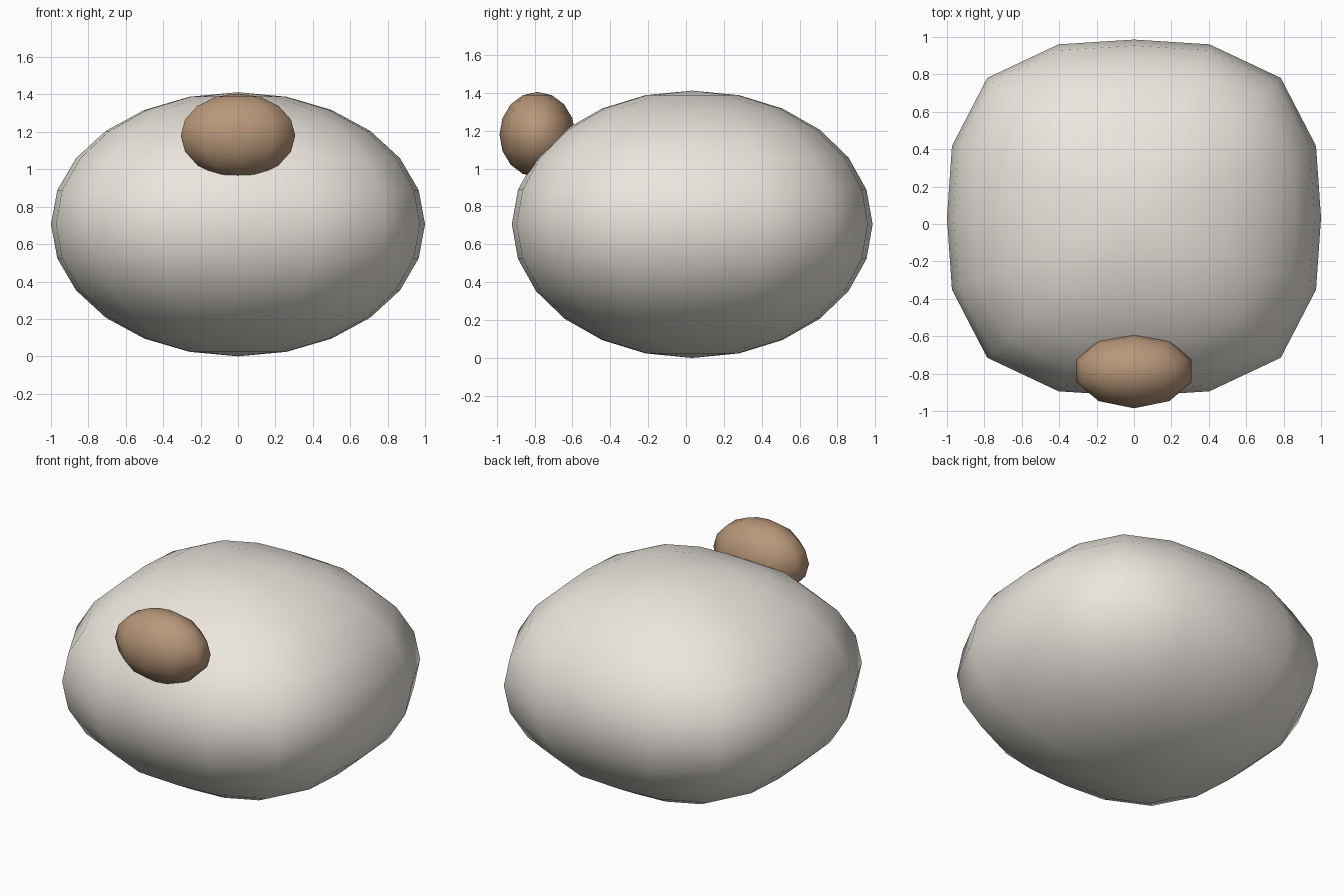
import bpy, bmesh

if "Cube" in bpy.data.objects:
    bpy.data.objects.remove(bpy.data.objects["Cube"])


def paint(obj, name, rgb):
    mat = bpy.data.materials.new(name)
    mat.diffuse_color = (*rgb, 1)
    mat.use_nodes = True
    mat.node_tree.nodes["Principled BSDF"].inputs["Base Color"].default_value = mat.diffuse_color
    obj.data.materials.append(mat)


def rounded_blob(name, segments, rings, center, radii, squareness, rgb):
    """Low-poly sphere whose level sections are superellipses (2 = round)."""
    bm = bmesh.new()
    bmesh.ops.create_uvsphere(bm, u_segments=segments, v_segments=rings, radius=1)
    for v in bm.verts:
        x, y, z = v.co
        round_r = (x * x + y * y) ** 0.5
        square_r = (abs(x) ** squareness + abs(y) ** squareness) ** (1 / squareness)
        k = round_r / square_r if round_r > 1e-5 else 1
        v.co = (center[0] + x * k * radii[0],
                center[1] + y * k * radii[1],
                center[2] + z * radii[2])
    for f in bm.faces:
        f.smooth = True
    mesh = bpy.data.meshes.new(name)
    bm.to_mesh(mesh)
    bm.free()
    obj = bpy.data.objects.new(name, mesh)
    bpy.context.collection.objects.link(obj)
    paint(obj, name + "_colour", rgb)
    return obj


# Large squarish head
rounded_blob("head", 16, 12, (0, 0.033, 0.706), (1.0, 0.953, 0.706), 2.86,
             (0.83, 0.79, 0.73))

# Small oval nose high on the front
rounded_blob("nose", 10, 8, (0, -0.785, 1.18), (0.322, 0.2, 0.225), 2,
             (0.48, 0.31, 0.19))
